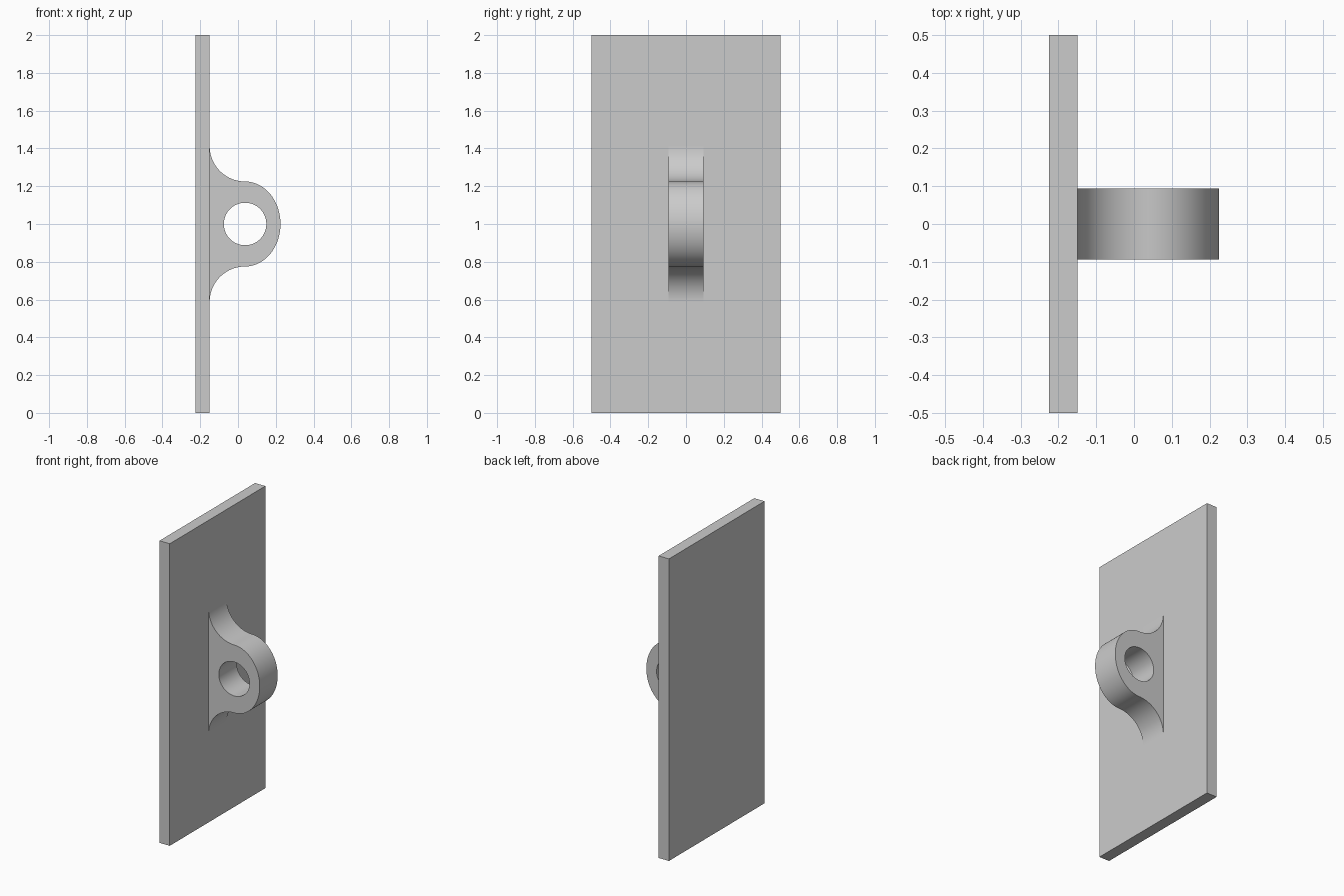
import bpy, bmesh
from math import sin, cos, pi, radians

cube = bpy.data.objects.get("Cube")
if cube:
    bpy.data.objects.remove(cube, do_unlink=True)

grey = bpy.data.materials.new("plain_grey")
grey.use_nodes = True
colour = (0.6, 0.6, 0.6, 1)
grey.diffuse_color = colour
grey.node_tree.nodes["Principled BSDF"].inputs["Base Color"].default_value = colour

# Main dimensions
FACE_X, EYE_X, EYE_Z = -0.15, 0.0375, 1.0
REACH, RISE, HOLE_R, HALF_W = 0.1875, 0.225, 0.1125, 0.09375


def finish(name, bm):
    bmesh.ops.recalc_face_normals(bm, faces=bm.faces)
    mesh = bpy.data.meshes.new(name)
    bm.to_mesh(mesh)
    bm.free()
    obj = bpy.data.objects.new(name, mesh)
    bpy.context.collection.objects.link(obj)
    mesh.materials.append(grey)
    return obj


# Upright backing plate
bm = bmesh.new()
bmesh.ops.create_cube(bm, size=1)
for v in bm.verts:
    v.co = (v.co.x * 0.075 - 0.1875, v.co.y, v.co.z * 2 + 1)
finish("backing_plate", bm)

# Lug outline: concave flare off the plate, then a rounded nose
N = 32
upper = [(EYE_X - REACH * cos(i / N * pi / 2),
          RISE + REACH - REACH * sin(i / N * pi / 2)) for i in range(N)]
upper += [(EYE_X + REACH * sin(i / N * pi / 2),
           RISE * cos(i / N * pi / 2)) for i in range(N)]
outline = upper + [(EYE_X + REACH, 0)] + [(x, -z) for x, z in reversed(upper)]
hole = [(EYE_X + HOLE_R * cos(i / 64 * 2 * pi),
         HOLE_R * sin(i / 64 * 2 * pi)) for i in range(64)]

# Fill between outline and eye, then extrude across the width
bm = bmesh.new()
edges = []
for loop in (outline, hole):
    vs = [bm.verts.new((x, -HALF_W, EYE_Z + z)) for x, z in loop]
    edges += [bm.edges.new((a, b)) for a, b in zip(vs, vs[1:] + vs[:1])]
bmesh.ops.triangle_fill(bm, use_beauty=True, use_dissolve=False, edges=edges)
ext = bmesh.ops.extrude_face_region(bm, geom=bm.faces[:], use_keep_orig=True)
for v in ext["geom"]:
    if isinstance(v, bmesh.types.BMVert):
        v.co.y = HALF_W
lug = finish("pivot_lug", bm)

bpy.ops.object.select_all(action="DESELECT")
lug.select_set(True)
bpy.context.view_layer.objects.active = lug
bpy.ops.object.shade_smooth_by_angle(angle=radians(30))
